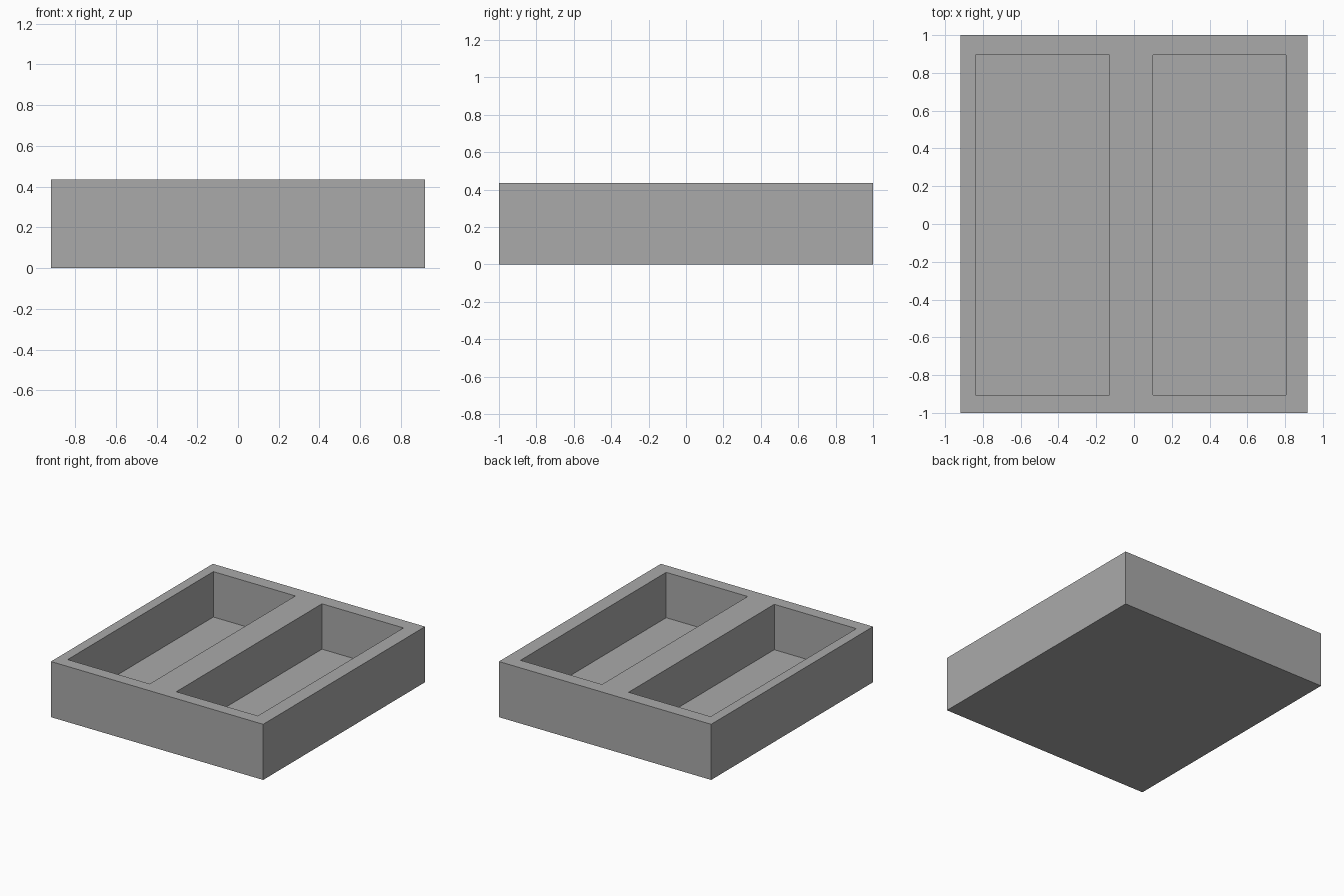
import bpy
from mathutils import Vector

default = bpy.data.objects.get("Cube")
if default:
    bpy.data.objects.remove(default, do_unlink=True)

HEIGHT = 0.435
FLOOR = 0.08

grey = bpy.data.materials.new("plain_grey")
grey.use_nodes = True
colour = (0.4, 0.4, 0.4, 1)
grey.diffuse_color = colour
grey.node_tree.nodes["Principled BSDF"].inputs["Base Color"].default_value = colour


def box(name, low, high):
    """Add a flat-faced box spanning two opposite corners."""
    low, high = Vector(low), Vector(high)
    bpy.ops.mesh.primitive_cube_add(size=1)
    obj = bpy.context.object
    obj.name = name
    for v in obj.data.vertices:
        v.co = (low + high) / 2 + v.co * (high - low)
    obj.data.materials.append(grey)
    return obj


# Solid tray block
tray = box("tray", (-0.918, -1, 0), (0.918, 1, HEIGHT))

# Two rectangular compartments sunk into the top
for side, x0, x1 in (("right", -0.84, -0.13), ("left", 0.10, 0.805)):
    cutter = box(side + "_compartment_cutter", (x0, -0.905, FLOOR), (x1, 0.895, HEIGHT + 0.2))
    bpy.context.view_layer.objects.active = tray
    cut = tray.modifiers.new(side + "_compartment", "BOOLEAN")
    cut.operation = "DIFFERENCE"
    cut.solver = "EXACT"
    cut.object = cutter
    bpy.ops.object.modifier_apply(modifier=cut.name)
    bpy.data.objects.remove(cutter, do_unlink=True)
